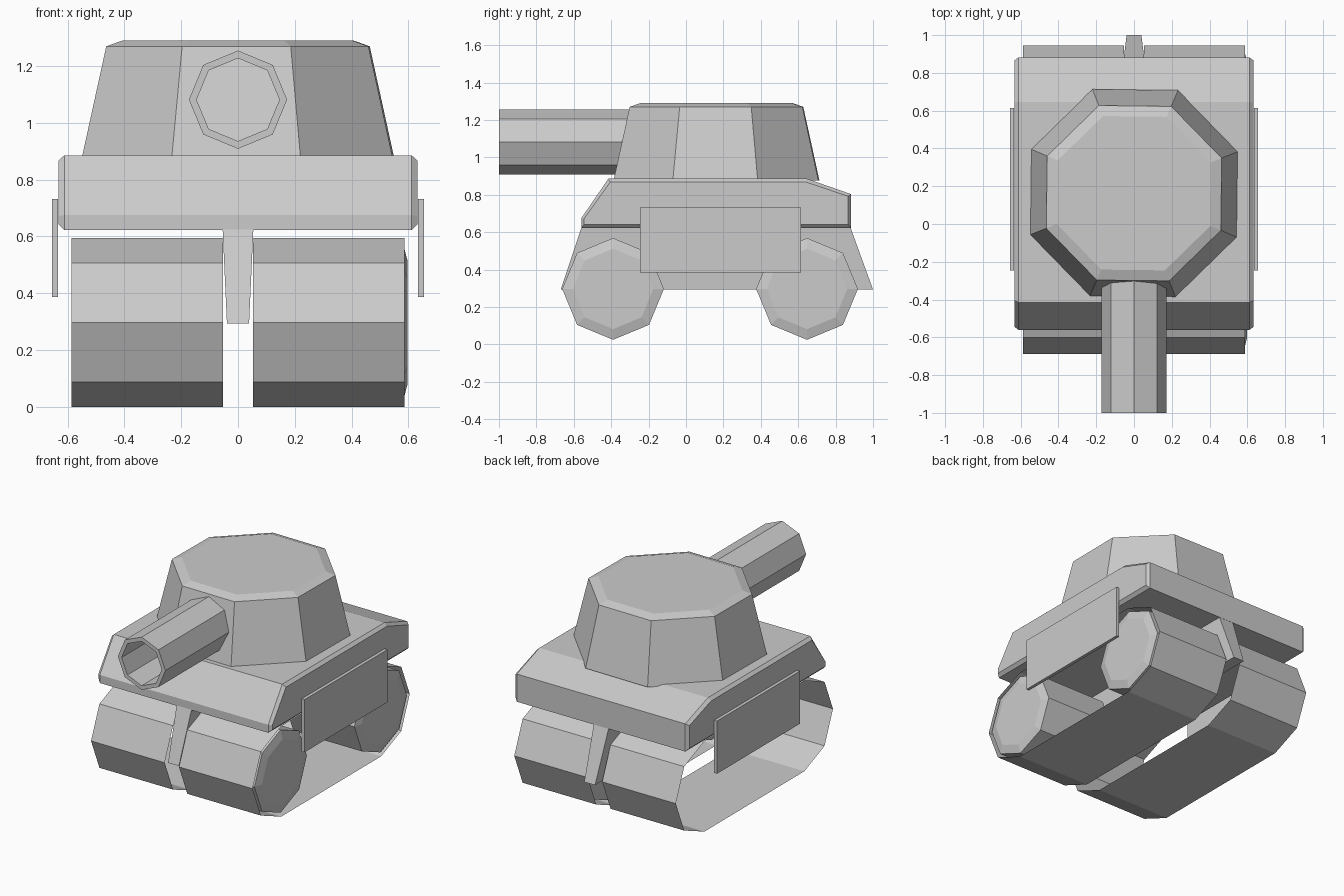
import bpy, bmesh
from math import sin, cos, pi

if "Cube" in bpy.data.objects:
    bpy.data.objects.remove(bpy.data.objects["Cube"])


def loft(name, rings, cap_start=True, cap_end=True):
    """Skin a list of matching closed rings, optionally capping the ends."""
    bm = bmesh.new()
    loops = [[bm.verts.new(p) for p in ring] for ring in rings]
    for a, b in zip(loops, loops[1:]):
        for i in range(len(a)):
            j = (i + 1) % len(a)
            bm.faces.new((a[i], a[j], b[j], b[i]))
    if cap_start:
        bm.faces.new(loops[0][::-1])
    if cap_end:
        bm.faces.new(loops[-1])
    bmesh.ops.recalc_face_normals(bm, faces=bm.faces)
    mesh = bpy.data.meshes.new(name)
    bm.to_mesh(mesh)
    bm.free()
    obj = bpy.data.objects.new(name, mesh)
    bpy.context.collection.objects.link(obj)
    return obj


def octagon(r, start=0.0):
    return [(r * cos(start + i * pi / 4), r * sin(start + i * pi / 4)) for i in range(8)]


def side_ring(x, profile):
    return [(x, y, z) for y, z in profile]


# Turret: tapered octagon with a small bevel at the roof
rings = []
for r, z in [(0.593, 0.876), (0.50, 1.27), (0.44, 1.29)]:
    rings.append([(x, y + 0.163, z) for x, y in octagon(r, pi / 8 - 0.012)])
loft("turret", rings)

# Barrel: hollow octagonal tube running into the turret
tube = [(0.173, -0.28), (0.173, -1.0), (0.146, -1.0), (0.146, -0.28)]
loft("barrel", [[(x, y, z + 1.082) for x, z in octagon(r)] for r, y in tube], False, False)

# Hull: side profile stretched across, with bevelled side faces
outer = [(-0.56, 0.622), (-0.56, 0.675), (-0.415, 0.886),
         (0.647, 0.886), (0.882, 0.804), (0.882, 0.622)]
inset = [(-0.545, 0.642), (-0.545, 0.673), (-0.405, 0.868),
         (0.643, 0.868), (0.867, 0.792), (0.867, 0.642)]
loft("hull", [side_ring(-0.632, inset), side_ring(-0.612, outer),
              side_ring(0.612, outer), side_ring(0.632, inset)])

# Keel: tapered spine between the tracks
keel = []
for w, y0, y1, z in [(0.054, -0.56, 0.88, 0.624), (0.039, -0.67, 1.0, 0.293)]:
    keel.append([(-w, y0, z), (w, y0, z), (w, y1, z), (-w, y1, z)])
loft("keel", keel)

# Axle centres and the belt outline wrapped around both of them
FRONT, REAR, AXLE_Z, R = -0.39, 0.647, 0.297, 0.297
belt = [(REAR + R * cos(a), AXLE_Z + R * sin(a)) for a in [i * pi / 4 for i in range(-2, 3)]]
belt += [(FRONT + R * cos(a), AXLE_Z + R * sin(a)) for a in [i * pi / 4 for i in range(2, 7)]]

# Tracks (thin sheets) and side skirts on both sides
for side, s in (("left", -1), ("right", 1)):
    loft("track_" + side, [side_ring(s * 0.052, belt), side_ring(s * 0.587, belt)], False, False)
    plate = [(-0.246, 0.386), (0.615, 0.386), (0.615, 0.732), (-0.246, 0.732)]
    loft("skirt_" + side, [side_ring(s * 0.635, plate), side_ring(s * 0.656, plate)])

# Road wheels: bevelled octagonal rollers on the right side
for name, y0 in (("front_wheel", FRONT), ("rear_wheel", REAR)):
    rings = []
    for x, r in [(0.07, 0.215), (0.085, 0.272), (0.583, 0.272), (0.598, 0.215)]:
        rings.append(side_ring(x, [(y0 + y, AXLE_Z + z) for y, z in octagon(r)]))
    loft(name, rings)
